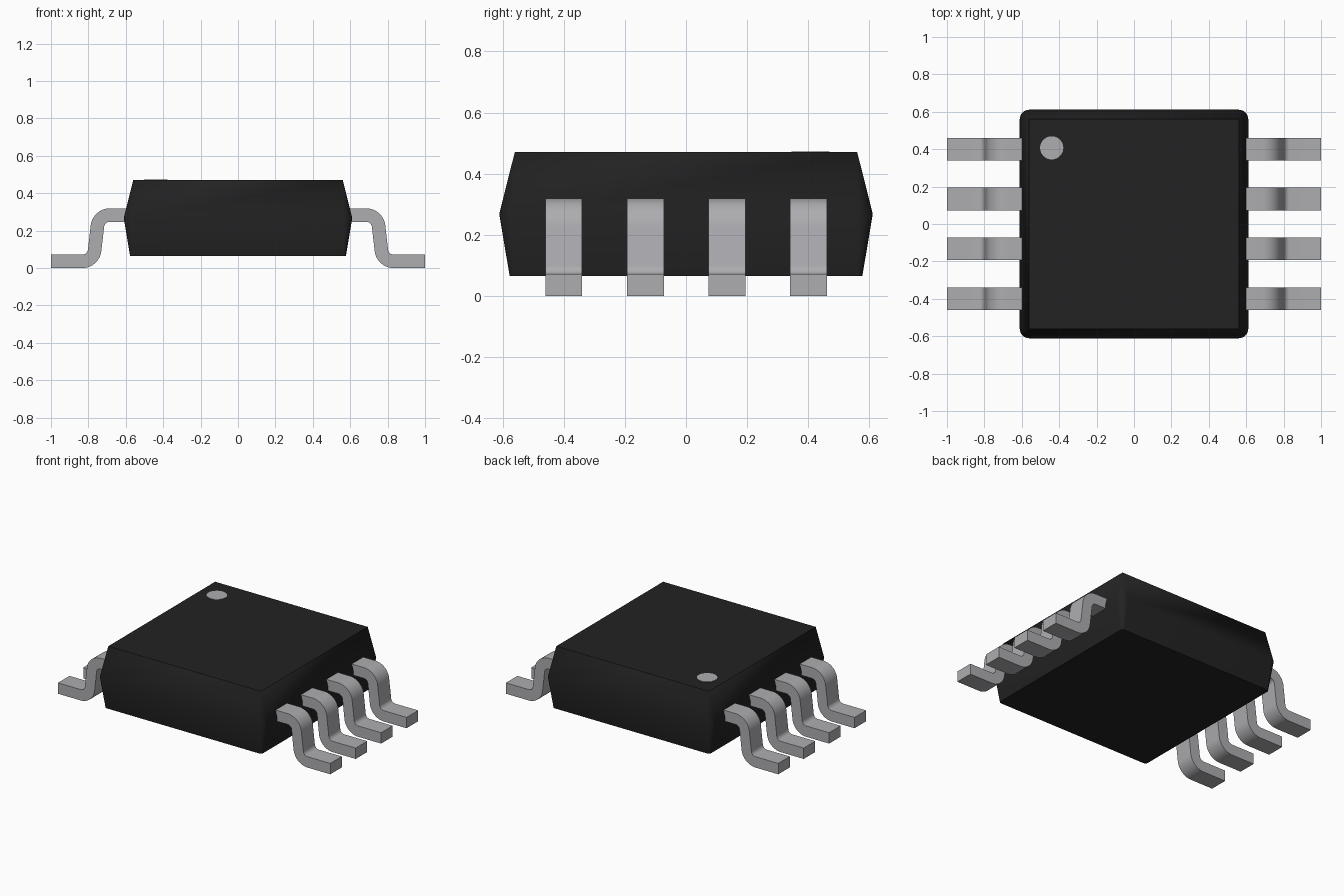
import bpy, bmesh, math

if "Cube" in bpy.data.objects:
    bpy.data.objects.remove(bpy.data.objects["Cube"])


def material(name, rgb):
    m = bpy.data.materials.new(name)
    m.diffuse_color = (*rgb, 1)
    m.use_nodes = True
    m.node_tree.nodes["Principled BSDF"].inputs["Base Color"].default_value = m.diffuse_color
    return m


black = material("black_resin", (0.016, 0.016, 0.016))
metal = material("pale_metal", (0.42, 0.42, 0.44))


def finish(name, bm, mat, angle):
    bmesh.ops.remove_doubles(bm, verts=bm.verts, dist=0.0005)
    bmesh.ops.recalc_face_normals(bm, faces=bm.faces)
    mesh = bpy.data.meshes.new(name)
    bm.to_mesh(mesh)
    bm.free()
    mesh.materials.append(mat)
    obj = bpy.data.objects.new(name, mesh)
    bpy.context.collection.objects.link(obj)
    bpy.ops.object.select_all(action='DESELECT')
    obj.select_set(True)
    bpy.context.view_layer.objects.active = obj
    bpy.ops.object.shade_smooth_by_angle(angle=math.radians(angle))
    return obj


def ring(bm, z, radius, core=0.56, steps=8):
    """Square outline with rounded corners; the radius sets the draft."""
    verts = []
    for q in range(4):
        mid = math.radians(45 + 90 * q)
        cx = math.copysign(core, math.cos(mid))
        cy = math.copysign(core, math.sin(mid))
        for i in range(steps + 1):
            a = math.radians(90 * q + 90 * i / steps)
            verts.append(bm.verts.new((cx + radius * math.cos(a),
                                       cy + radius * math.sin(a), z)))
    return verts


# Package body: widest at the waist, drafted towards top and bottom
bm = bmesh.new()
rings = [ring(bm, 0.065, 0.017), ring(bm, 0.268, 0.051), ring(bm, 0.471, 0.0002)]
for low, high in zip(rings, rings[1:]):
    n = len(low)
    for i in range(n):
        j = (i + 1) % n
        bm.faces.new((low[i], low[j], high[j], high[i]))
bm.faces.new(rings[0][::-1])
bm.faces.new(rings[-1])
finish("package_body", bm, black, 30)


# Gull-wing lead: list of (point, normal) along the centreline
THICK, WIDTH, BEND, TILT = 0.072, 0.121, 0.066, 7


def lead_path():
    path = [((0.58, 0.283), 90)]
    for i in range(11):
        deg = 90 + (TILT - 90) * i / 10
        a = math.radians(deg)
        path.append(((0.686 + BEND * math.cos(a), 0.217 + BEND * math.sin(a)), deg))
    for i in range(11):
        deg = TILT + (90 - TILT) * i / 10
        a = math.radians(deg)
        path.append(((0.832 - BEND * math.cos(a), 0.102 - BEND * math.sin(a)), deg))
    path.append(((1.0, 0.036), 90))
    return path


def make_lead(name, side, y):
    bm = bmesh.new()
    previous = None
    for (x, z), deg in lead_path():
        a = math.radians(deg)
        dx, dz = THICK / 2 * math.cos(a), THICK / 2 * math.sin(a)
        section = [bm.verts.new((side * (x + s * dx), y + w * WIDTH / 2, z + s * dz))
                   for s, w in ((1, -1), (1, 1), (-1, 1), (-1, -1))]
        if previous:
            for i in range(4):
                j = (i + 1) % 4
                bm.faces.new((previous[i], previous[j], section[j], section[i]))
        else:
            bm.faces.new(section)
        previous = section
    bm.faces.new(previous[::-1])
    finish(name, bm, metal, 30)


# Four leads on each side
for side, label in ((-1, "left"), (1, "right")):
    for k in range(4):
        make_lead(f"{label}_lead_{k + 1}", side, -0.4 + k * 0.2667)

# Orientation dot on the top face
bm = bmesh.new()
bmesh.ops.create_cone(bm, cap_ends=True, segments=40, radius1=0.062,
                      radius2=0.062, depth=0.006)
bmesh.ops.translate(bm, verts=bm.verts, vec=(-0.44, 0.407, 0.47))
finish("orientation_dot", bm, metal, 30)
